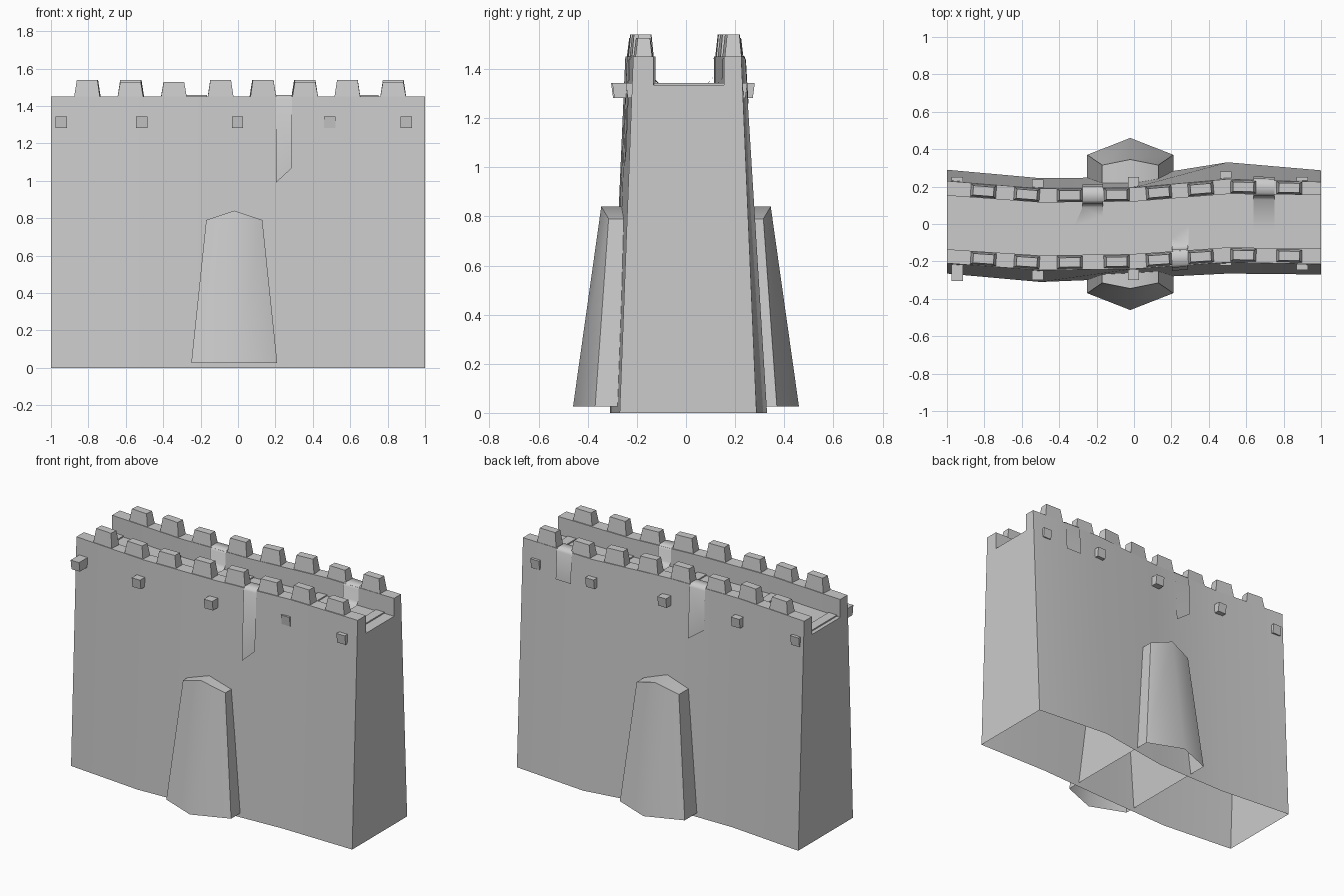
import bpy, math, random
from mathutils import Vector

if "Cube" in bpy.data.objects:
    bpy.data.objects.remove(bpy.data.objects["Cube"])
random.seed(3)

# Wandering plan of the wall: y of each long edge at five stations
XS = [-1, -0.5, 0, 0.5, 1]
FOOT = {-1: [-0.265, -0.31, -0.29, -0.265, -0.27], 1: [0.29, 0.245, 0.25, 0.33, 0.287]}
OUT = {-1: [-0.21, -0.247, -0.24, -0.205, -0.215], 1: [0.23, 0.19, 0.195, 0.24, 0.225]}
INN = {-1: [-0.135, -0.168, -0.16, -0.125, -0.132], 1: [0.152, 0.115, 0.12, 0.16, 0.155]}
TOP, WALK = 1.45, 1.335


def at(vals, x):
    i = min(3, max(0, int((x + 1) / 0.5)))
    t = (x - XS[i]) / 0.5
    return vals[i] * (1 - t) + vals[i + 1] * t


def outer(side, x, z):
    return at(FOOT[side], x) + (at(OUT[side], x) - at(FOOT[side], x)) * z / TOP


def make(name, verts, faces, angle=None):
    me = bpy.data.meshes.new(name)
    me.from_pydata([tuple(v) for v in verts], [], faces)
    me.update()
    ob = bpy.data.objects.new(name, me)
    bpy.context.collection.objects.link(ob)
    if angle:
        bpy.ops.object.select_all(action='DESELECT')
        ob.select_set(True)
        bpy.context.view_layer.objects.active = ob
        bpy.ops.object.shade_smooth_by_angle(angle=math.radians(angle))
    return ob


BOX = [(3, 2, 1, 0), (4, 5, 6, 7), (0, 1, 5, 4), (1, 2, 6, 5), (2, 3, 7, 6), (3, 0, 4, 7)]

# Main wall: U-topped section lofted along x, open underneath
verts, faces = [], []
for i, x in enumerate(XS):
    verts += [(x, FOOT[-1][i], 0), (x, OUT[-1][i], TOP), (x, INN[-1][i], TOP), (x, INN[-1][i], WALK),
              (x, INN[1][i], WALK), (x, INN[1][i], TOP), (x, OUT[1][i], TOP), (x, FOOT[1][i], 0)]
for i in range(4):
    for j in range(7):
        a = i * 8 + j
        faces.append((a, a + 8, a + 9, a + 1))
faces += [tuple(range(8)), tuple(range(39, 31, -1))]
make("wall", verts, faces, 30)

# Merlons: tapered blocks following the parapets
for side, label in ((-1, "front"), (1, "back")):
    for x in (-0.805, -0.573, -0.343, -0.093, 0.133, 0.357, 0.585, 0.83):
        mid = lambda q: (at(OUT[side], q) + at(INN[side], q)) / 2
        c = Vector((x, mid(x), 0))
        d = Vector((0.1, mid(x + 0.05) - mid(x - 0.05), 0)).normalized()
        n = Vector((-d.y, d.x, 0))
        h = random.choice((1.54, 1.54, 1.527))
        v = []
        for hw, hd, z in ((0.07, 0.035, TOP - 0.01), (0.055, 0.025, h)):
            for sx, sy in ((-1, -1), (1, -1), (1, 1), (-1, 1)):
                v.append(c + d * hw * sx + n * hd * sy + Vector((0, 0, z)))
        make(label + "_merlon", v, BOX)

# Beams: run through the wall under the walkway, ends poking out
for x, y0, y1 in ((-0.945, -0.305, 0.25), (-0.515, -0.3, 0.238), (-0.003, -0.3, 0.252),
                  (0.49, -0.222, 0.28), (0.9, -0.245, 0.25)):
    v = []
    for z, e in ((1.282, -0.008), (1.343, 0)):
        v += [(x - 0.03, y0 - e, z), (x + 0.03, y0 - e, z), (x + 0.03, y1 + e, z), (x - 0.03, y1 + e, z)]
    make("beam", v, BOX)

# Buttress: long hexagonal taper through the wall, ridged top, open bottom
CX = -0.02
low = [(0, -0.46), (0.23, -0.37), (0.23, 0.37), (0, 0.46), (-0.23, 0.37), (-0.23, -0.37)]
high = [(0, -0.345, 0.84), (0.15, -0.315, 0.79), (0.15, 0.315, 0.79),
        (0, 0.345, 0.84), (-0.15, 0.315, 0.79), (-0.15, -0.315, 0.79)]
v = [(CX + x, y, 0.025) for x, y in low] + [(CX + x, y, z) for x, y, z in high]
f = [(i, (i + 1) % 6, (i + 1) % 6 + 6, i + 6) for i in range(6)] + [(6, 7, 8, 9), (6, 9, 10, 11)]
make("buttress", v, f, 50)

# Drapes: cloth strips over the parapet; each edge is (x, walkway end y, hanging z, walkway x)
G = 0.008
for side, edges in ((-1, ((0.203, -0.075, 0.99, 0.203), (0.29, -0.005, 1.07, 0.295))),
                    (1, ((-0.275, -0.015, 1.19, -0.32), (-0.165, 0.04, 1.11, -0.17))),
                    (1, ((0.64, -0.03, 1.26, 0.64), (0.75, -0.03, 1.26, 0.75)))):
    v = []
    for x, ye, ze, xe in edges:
        inn, out = at(INN[side], x) - side * G, at(OUT[side], x) + side * G
        v += [(xe, ye, WALK + G), (x, inn - side * 0.02, WALK + G), (x, inn, WALK + 0.03), (x, inn, TOP - 0.01),
              (x, inn + side * 0.015, TOP + G), (x, out - side * 0.012, TOP + G), (x, out, TOP - 0.012),
              (x, outer(side, x, ze) + side * G, ze)]
    f = [(i, i + 1, i + 9, i + 8) if side > 0 else (i + 8, i + 9, i + 1, i) for i in range(7)]
    f = [tuple(reversed(q)) for q in f]
    make("drape", v, f, 70)
